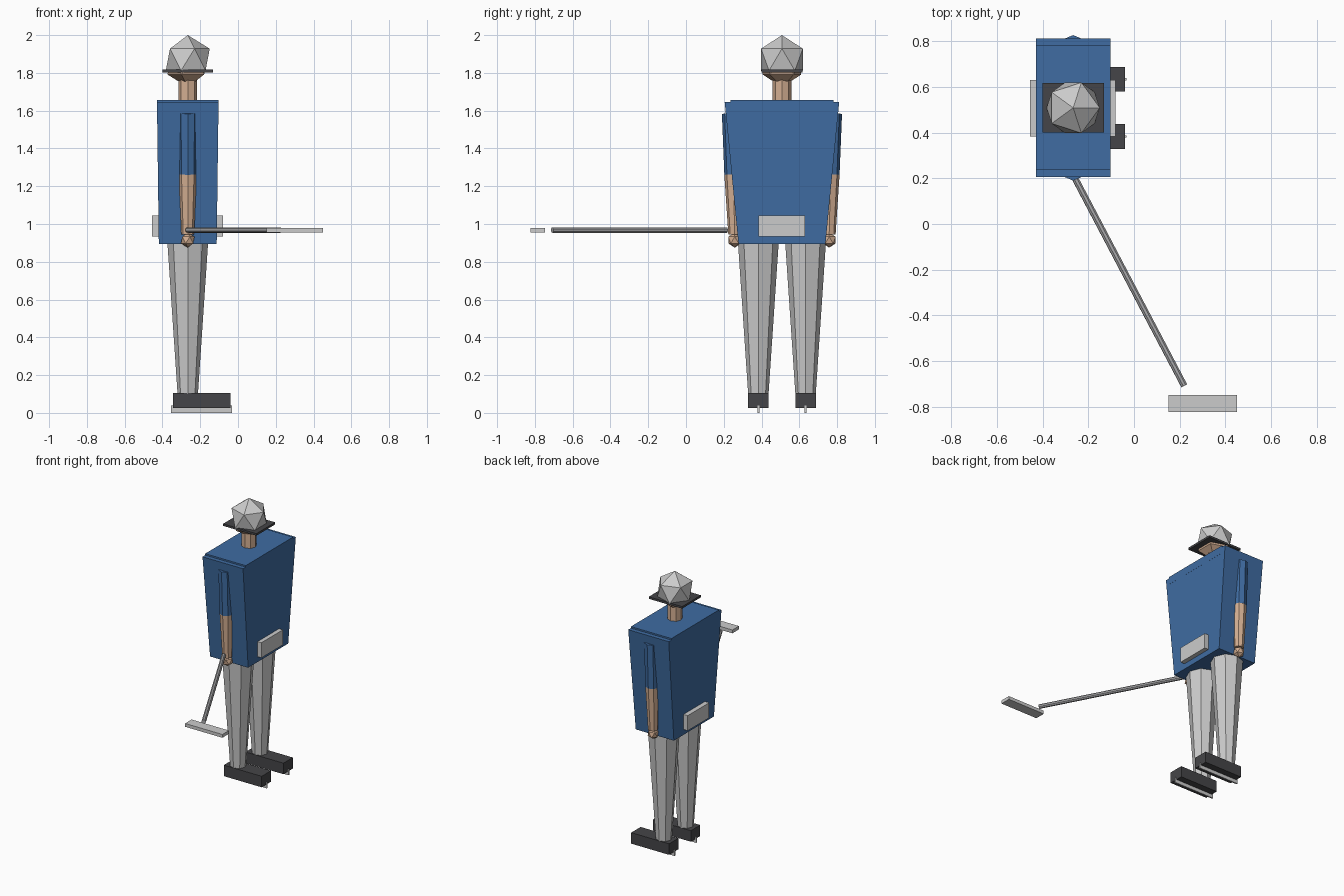
import bpy
from mathutils import Vector

cube = bpy.data.objects.get("Cube")
if cube:
    bpy.data.objects.remove(cube, do_unlink=True)


def material(name, r, g, b):
    m = bpy.data.materials.new(name)
    m.use_nodes = True
    m.diffuse_color = (r, g, b, 1)
    m.node_tree.nodes["Principled BSDF"].inputs["Base Color"].default_value = (r, g, b, 1)
    return m


blue = material("jersey blue", 0.05, 0.15, 0.36)
skin = material("skin", 0.66, 0.43, 0.29)
light = material("light grey", 0.6, 0.6, 0.6)
grey = material("stick grey", 0.4, 0.4, 0.41)
dark = material("dark grey", 0.06, 0.06, 0.065)

CX, CY = -0.266, 0.508


def finish(name, mat):
    ob = bpy.context.object
    ob.name = name
    ob.data.materials.append(mat)
    return ob


def box(name, mat, x, y, z):
    """Box from (min, max) pairs."""
    pairs = (x, y, z)
    bpy.ops.mesh.primitive_cube_add(size=1, location=[sum(p) / 2 for p in pairs])
    ob = finish(name, mat)
    for v in ob.data.vertices:
        v.co = [c * (p[1] - p[0]) for c, p in zip(v.co, pairs)]
    return ob


def limb(name, mat, start, end, r_start, r_end, sides=8):
    """Tapered low-poly tube between two points."""
    a, b = Vector(start), Vector(end)
    bpy.ops.mesh.primitive_cone_add(vertices=sides, radius1=r_start, radius2=r_end,
                                    depth=(b - a).length, location=(a + b) / 2)
    ob = finish(name, mat)
    ob.rotation_euler = Vector((0, 0, 1)).rotation_difference(b - a).to_euler()
    return ob


def ball(name, mat, centre, radius):
    bpy.ops.mesh.primitive_ico_sphere_add(subdivisions=1, radius=radius, location=centre)
    return finish(name, mat)


# Torso, narrowing to the waist
torso = box("torso", blue, (CX - 0.163, CX + 0.163), (CY - 0.303, CY + 0.303), (0.895, 1.645))
for v in torso.data.vertices:
    if v.co.z < 0:
        v.co.x *= 0.94
        v.co.y *= 0.76
box("shoulder_yoke", blue, (CX - 0.163, CX + 0.163), (CY - 0.272, CY + 0.272), (1.6, 1.656))
box("waist_pad", light, (-0.455, -0.08), (0.383, 0.63), (0.935, 1.045))

# Neck, head and helmet
limb("neck", skin, (CX, CY, 1.63), (CX, CY, 1.78), 0.05, 0.05)
ball("head", skin, (CX, CY, 1.845), 0.12)
ball("helmet", light, (CX, CY, 1.87), 0.13)
box("helmet_brim", dark, (-0.4, -0.132), (0.4, 0.616), (1.803, 1.818))

# Arms and legs on both sides
for side, s in (("left", 1), ("right", -1)):
    shoulder = (CX, CY + s * 0.268, 1.585)
    elbow = (CX, CY + s * 0.258, 1.262)
    wrist = (CX, CY + s * 0.25, 0.945)
    limb(side + "_upper_arm", blue, shoulder, elbow, 0.05, 0.047)
    limb(side + "_forearm", skin, elbow, wrist, 0.047, 0.034)
    ball(side + "_hand", skin, (CX, CY + s * 0.25, 0.915), 0.04)

    y = CY + s * 0.125
    limb(side + "_leg", light, (CX, y, 0.1), (CX, y, 0.92), 0.054, 0.109)
    box(side + "_boot", dark, (-0.345, -0.04), (y - 0.054, y + 0.054), (0.025, 0.105))
    box(side + "_skate_blade", light, (-0.355, -0.033), (y - 0.005, y + 0.005), (0, 0.04))

# Stick held in the right hand
limb("stick_shaft", grey, (CX, 0.215, 0.968), (0.22, -0.708, 0.968), 0.015, 0.015)
box("stick_blade", light, (0.15, 0.45), (-0.822, -0.747), (0.956, 0.98))
